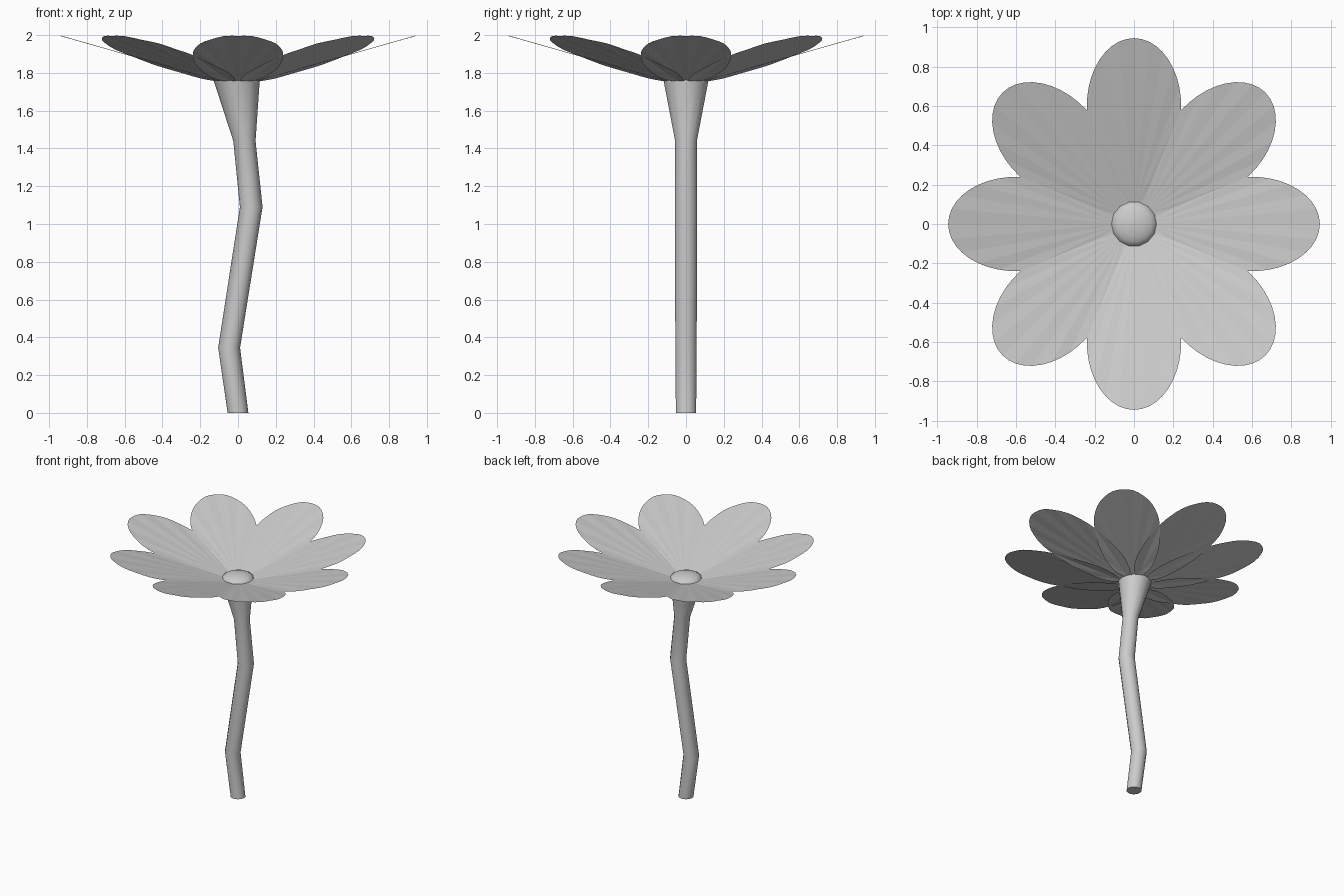
import bpy, bmesh, math
from mathutils import Matrix

if "Cube" in bpy.data.objects:
    bpy.data.objects.remove(bpy.data.objects["Cube"], do_unlink=True)

grey = bpy.data.materials.new("plain_grey")
grey.use_nodes = True
colour = (0.6, 0.6, 0.6, 1)
grey.diffuse_color = colour
grey.node_tree.nodes["Principled BSDF"].inputs["Base Color"].default_value = colour

SIDES = 14
SLOPE = 0.285
TIP_R, TIP_Z = 0.945, 1.998


def finish(bm, name, smooth_angle=None):
    mesh = bpy.data.meshes.new(name)
    bm.to_mesh(mesh)
    bm.free()
    mesh.materials.append(grey)
    obj = bpy.data.objects.new(name, mesh)
    bpy.context.collection.objects.link(obj)
    if smooth_angle:
        bpy.ops.object.select_all(action="DESELECT")
        obj.select_set(True)
        bpy.context.view_layer.objects.active = obj
        bpy.ops.object.shade_smooth_by_angle(angle=math.radians(smooth_angle))
    return obj


def loft(name, rings, smooth_angle):
    """Join horizontal rings (centre x, z, radius), capped at both ends."""
    bm = bmesh.new()
    turns = [math.tau * i / SIDES for i in range(SIDES)]
    loops = [[bm.verts.new((x + r * math.cos(a), r * math.sin(a), z)) for a in turns]
             for x, z, r in rings]
    for low, high in zip(loops, loops[1:]):
        for i in range(SIDES):
            j = (i + 1) % SIDES
            bm.faces.new((low[i], low[j], high[j], high[i]))
    bm.faces.new(loops[0][::-1])
    bm.faces.new(loops[-1])
    return finish(bm, name, smooth_angle)


# Crooked stem that flares into the cup under the petals
loft("stem", [(0, 0, 0.055), (-0.047, 0.345, 0.058), (0.07, 1.09, 0.06),
              (0.034, 1.44, 0.059), (-0.007, 1.76, 0.122)], 40)

# Low domed centre
dome = [(0, 1.755 + 0.045 * math.sin(a), 0.117 * math.cos(a))
        for a in (math.radians(d) for d in (0, 20, 40, 60, 80))]
loft("flower_centre", dome, 50)


# Thin petals: a fan with very shallow pleats, repeated around the stem
def petal(name, angle, points=36):
    bm = bmesh.new()
    mid, half_width, base_r = 0.6, 0.24, 0.07

    def vert(r, side, lift=0):
        return bm.verts.new((r, side, TIP_Z - SLOPE * (TIP_R - r) + lift))

    root = vert(base_r, 0)
    rim = []
    for i in range(points + 1):
        a = math.radians(-168 + 336 * i / points)
        reach = TIP_R - mid if math.cos(a) > 0 else mid - base_r
        pleat = 0.0015 * abs(i % 4 - 2) - 0.0015
        rim.append(vert(mid + reach * math.cos(a), half_width * math.sin(a), pleat))
    for p, q in zip(rim, rim[1:]):
        bm.faces.new((root, p, q))
    bm.transform(Matrix.Rotation(angle, 4, "Z"))
    finish(bm, name)


for n in range(8):
    petal(f"petal_{n + 1}", n * math.tau / 8)
